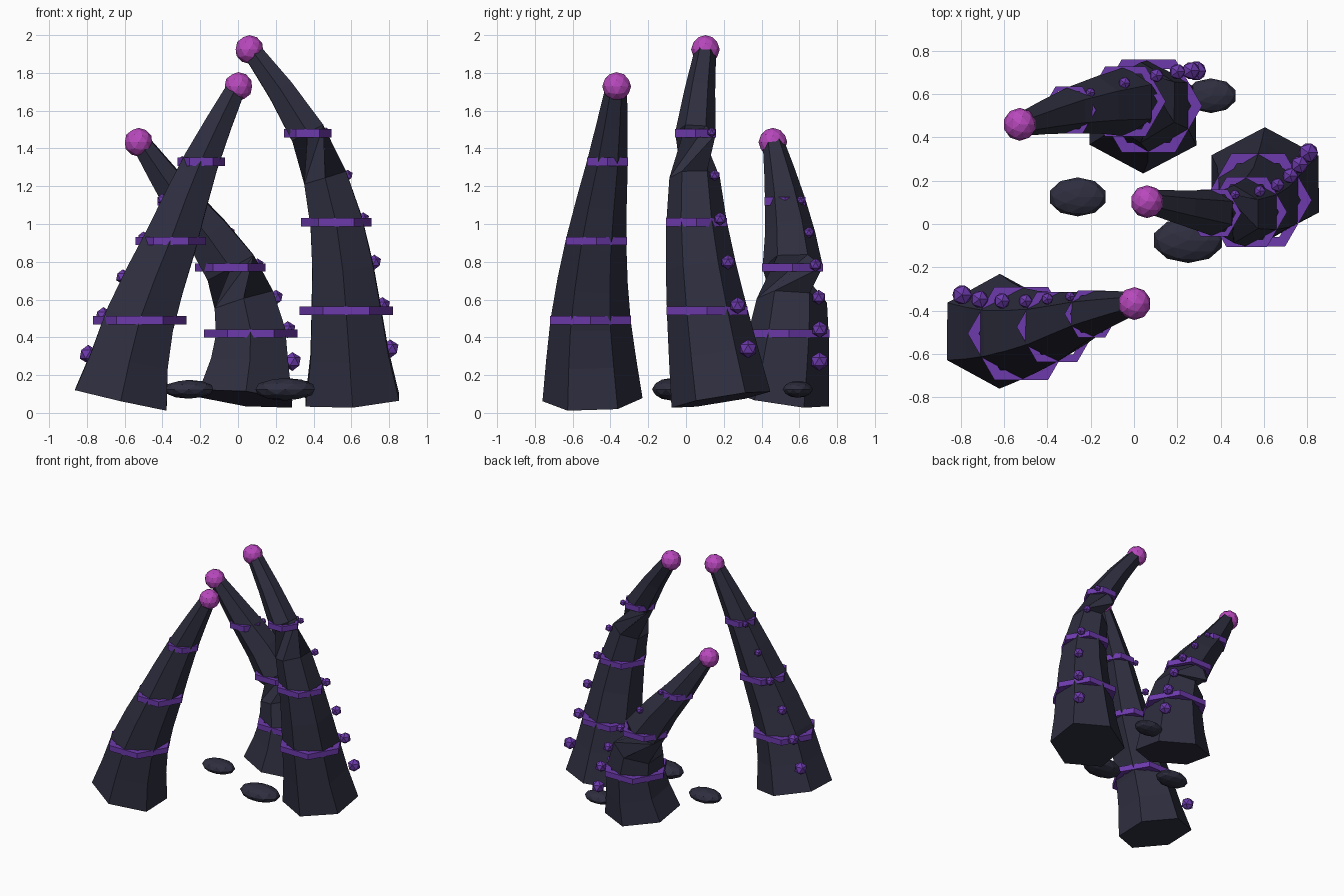
import bpy, bmesh
from math import sin, cos, radians
from mathutils import Vector

if "Cube" in bpy.data.objects:
    bpy.data.objects.remove(bpy.data.objects["Cube"], do_unlink=True)


def material(name, rgb):
    m = bpy.data.materials.new(name)
    m.use_nodes = True
    m.diffuse_color = (*rgb, 1)
    m.node_tree.nodes["Principled BSDF"].inputs["Base Color"].default_value = (*rgb, 1)
    return m


DARK = material("dark slate", (0.027, 0.027, 0.05))
PURPLE = material("purple", (0.15, 0.042, 0.41))
MAGENTA = material("magenta", (0.48, 0.065, 0.51))


def finish(bm, name, mat):
    bmesh.ops.recalc_face_normals(bm, faces=bm.faces)
    mesh = bpy.data.meshes.new(name)
    bm.to_mesh(mesh)
    bm.free()
    mesh.materials.append(mat)
    ob = bpy.data.objects.new(name, mesh)
    bpy.context.collection.objects.link(ob)
    return ob


def loft(name, loops, mat, cyclic=False):
    """Skin a list of equal point loops; cap the ends unless cyclic."""
    bm = bmesh.new()
    rows = [[bm.verts.new(p) for p in loop] for loop in loops]
    n = len(rows[0])
    pairs = list(zip(rows, rows[1:])) + ([(rows[-1], rows[0])] if cyclic else [])
    for a, b in pairs:
        for i in range(n):
            j = (i + 1) % n
            bm.faces.new((a[i], a[j], b[j], b[i]))
    if not cyclic:
        bm.faces.new(rows[0])
        bm.faces.new(rows[-1])
    return finish(bm, name, mat)


def ball(name, center, size, mat, detail):
    bm = bmesh.new()
    bmesh.ops.create_icosphere(bm, subdivisions=detail, radius=1)
    ob = finish(bm, name, mat)
    ob.location = center
    ob.scale = size
    return ob


def hexagon(radius, z=0, start=0):
    return [Vector((radius * cos(radians(start + 60 * k)),
                    radius * sin(radians(start + 60 * k)), z)) for k in range(6)]


def on_path(points, t):
    """Catmull-Rom point at t from 0 to 1."""
    p = [2 * points[0] - points[1], *points, 2 * points[-1] - points[-2]]
    s = t * (len(points) - 1)
    i = min(int(s), len(points) - 2)
    f = s - i
    a, b, c, d = p[i:i + 4]
    return 0.5 * (2 * b + (c - a) * f + (2 * a - 5 * b + 4 * c - d) * f ** 2
                  + (3 * b - a - 3 * c + d) * f ** 3)


def radius_at(t):
    return 0.265 - 0.21 * t


def tentacle(name, points, tip, twist_ring, sucker_angle):
    points = [Vector(p) for p in points]
    # Tapered six-sided body, wrung once between two rings
    rings = []
    for k in range(9):
        t = k / 8
        c = on_path(points, t)
        way = on_path(points, min(t + 0.06, 1)) - on_path(points, max(t - 0.06, 0))
        q = Vector((0, 0, 1)).rotation_difference(way.normalized())
        turn = 30 + (120 if k >= twist_ring else 0)
        flare = 1.08 if k == 0 else 1
        rings.append([c + q @ Vector((v.x * flare, v.y, 0))
                      for v in hexagon(radius_at(t), 0, turn)])
    loft(name + "_body", rings, DARK)
    # Level hexagonal bands whose corners show through the flat sides
    for n, t in enumerate((0.25, 0.5, 0.75)):
        r = radius_at(t)
        c = on_path(points, t)
        outer, inner, h = r * 1.165, r * 0.92, 0.022
        section = [(outer, -h), (outer, h), (inner, h), (inner, -h)]
        loft(f"{name}_band_{n + 1}",
             [[c + v for v in hexagon(rr, z)] for rr, z in section], PURPLE, True)
    # Row of suckers along one corner
    for n in range(6):
        t = 0.143 + 0.122 * n
        a = radians(sucker_angle)
        c = on_path(points, t) + Vector((cos(a), sin(a), 0)) * radius_at(t) * 1.22
        s = 0.05 - 0.005 * n
        ball(f"{name}_sucker_{n + 1}", c, (s, s, s), PURPLE, 1)
    # Glowing tip
    ball(name + "_tip", tip, (0.076,) * 3, MAGENTA, 2)


tentacle("front_tentacle",
         [(-0.62, -0.495, 0.07), (-0.52, -0.505, 0.49), (-0.355, -0.475, 0.91),
          (-0.195, -0.415, 1.33), (0, -0.367, 1.74)],
         (0.002, -0.367, 1.728), 99, 142)
tentacle("left_tentacle",
         [(0.605, 0.185, 0.07), (0.573, 0.11, 0.54), (0.52, 0.055, 1.01),
          (0.37, 0.05, 1.48), (0.06, 0.105, 1.935)],
         (0.06, 0.103, 1.924), 6, 41)
tentacle("back_tentacle",
         [(0.04, 0.495, 0.075), (0.067, 0.545, 0.42), (-0.04, 0.565, 0.77),
          (-0.3, 0.525, 1.12), (-0.525, 0.46, 1.445)],
         (-0.527, 0.46, 1.433), 4, 39)

# Flat stones hovering near the ground
for n, (x, y, w, d, h) in enumerate([(0.25, -0.075, 0.165, 0.105, 0.06),
                                     (-0.26, 0.125, 0.135, 0.09, 0.05),
                                     (0.355, 0.592, 0.12, 0.08, 0.045)]):
    ball(f"stone_{n + 1}", (x, y, 0.125), (w, d, h), DARK, 2)
